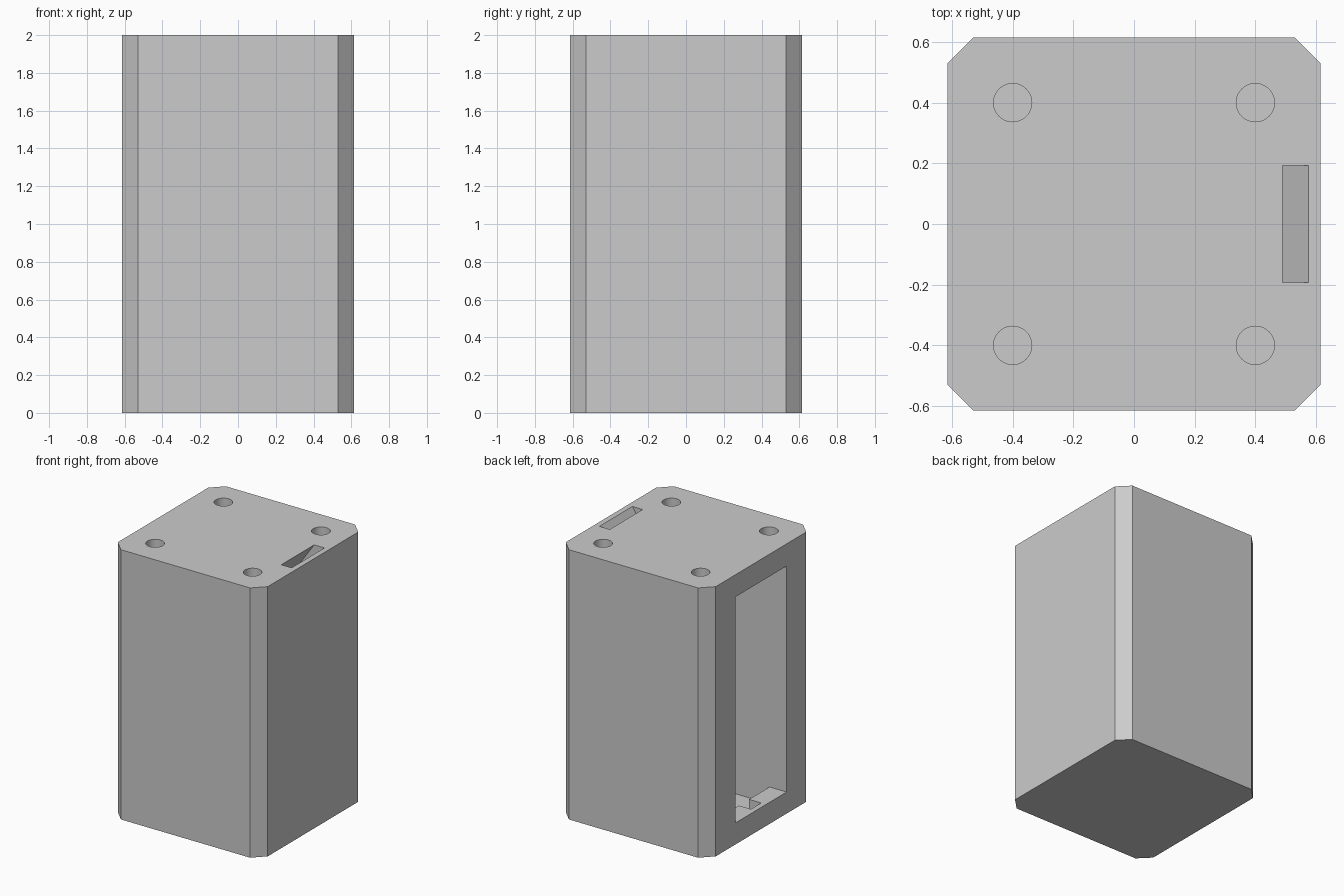
import bpy, bmesh, math
from mathutils import Vector

if "Cube" in bpy.data.objects:
    bpy.data.objects.remove(bpy.data.objects["Cube"], do_unlink=True)

HALF, CHAMFER, HEIGHT = 0.615, 0.085, 2.0

grey = bpy.data.materials.new("plain_grey")
grey.use_nodes = True
colour = (0.6, 0.6, 0.6, 1)
grey.diffuse_color = colour
grey.node_tree.nodes["Principled BSDF"].inputs["Base Color"].default_value = colour


def prism(name, profile, lo, hi, axis="z"):
    """Extrude a closed profile: (x, y) along z, or (x, z) along y."""
    place = (lambda u, v, t: (u, v, t)) if axis == "z" else (lambda u, v, t: (u, t, v))
    bm = bmesh.new()
    face = bm.faces.new([bm.verts.new(place(u, v, lo)) for u, v in profile])
    new = bmesh.ops.extrude_face_region(bm, geom=[face])["geom"]
    shift = Vector(place(0, 0, hi - lo))
    bmesh.ops.translate(bm, vec=shift, verts=[g for g in new if isinstance(g, bmesh.types.BMVert)])
    bmesh.ops.recalc_face_normals(bm, faces=bm.faces)
    mesh = bpy.data.meshes.new(name)
    bm.to_mesh(mesh)
    bm.free()
    mesh.materials.append(grey)
    obj = bpy.data.objects.new(name, mesh)
    bpy.context.collection.objects.link(obj)
    return obj


def cut(target, cutter):
    """Subtract the cutter, bake the result and discard the cutter."""
    mod = target.modifiers.new("cut", "BOOLEAN")
    mod.operation, mod.solver, mod.object = "DIFFERENCE", "EXACT", cutter
    cutter.hide_render = True
    bpy.context.view_layer.objects.active = target
    bpy.ops.object.modifier_apply(modifier=mod.name)
    bpy.data.objects.remove(cutter, do_unlink=True)


def rectangle(x0, x1, y0, y1):
    return [(x0, y0), (x1, y0), (x1, y1), (x0, y1)]


# Housing with chamfered upright corners
inner = HALF - CHAMFER
outline = []
for sx, sy in ((1, 1), (-1, 1), (-1, -1), (1, -1)):
    pair = [(sx * HALF, sy * inner), (sx * inner, sy * HALF)]
    outline += pair if sx * sy > 0 else pair[::-1]
housing = prism("housing", outline, 0, HEIGHT)

# Side cavity with a raised lip at the opening
cavity = [(-0.7, 0.16), (-0.475, 0.16), (-0.475, 0.035),
          (0.45, 0.035), (0.45, 1.835), (-0.7, 1.835)]
cut(housing, prism("cavity_cutter", cavity, -0.3, 0.3, "y"))

# Small notch in the lip
cut(housing, prism("notch_cutter", rectangle(-0.575, -0.4, -0.06, 0.06), 0.035, 0.3))

# Slanted slot from the top into the cavity
slope = 0.7
top, bottom = HEIGHT + 0.05, 1.8
slot = [(x + slope * (z - HEIGHT), z) for x, z in
        ((0.49, top), (0.575, top), (0.575, bottom), (0.49, bottom))]
cut(housing, prism("slot_cutter", slot, -0.193, 0.193, "y"))

# Round sockets near the top corners
for sx in (-1, 1):
    for sy in (-1, 1):
        circle = [(sx * 0.4 + 0.063 * math.cos(a), sy * 0.4 + 0.063 * math.sin(a))
                  for a in (math.tau * i / 48 for i in range(48))]
        cut(housing, prism("socket_cutter", circle, HEIGHT - 0.1, HEIGHT + 0.05))

# Smooth the socket walls, keep every edge sharp
bpy.ops.object.select_all(action="DESELECT")
housing.select_set(True)
bpy.context.view_layer.objects.active = housing
bpy.ops.object.shade_smooth_by_angle(angle=math.radians(30))
